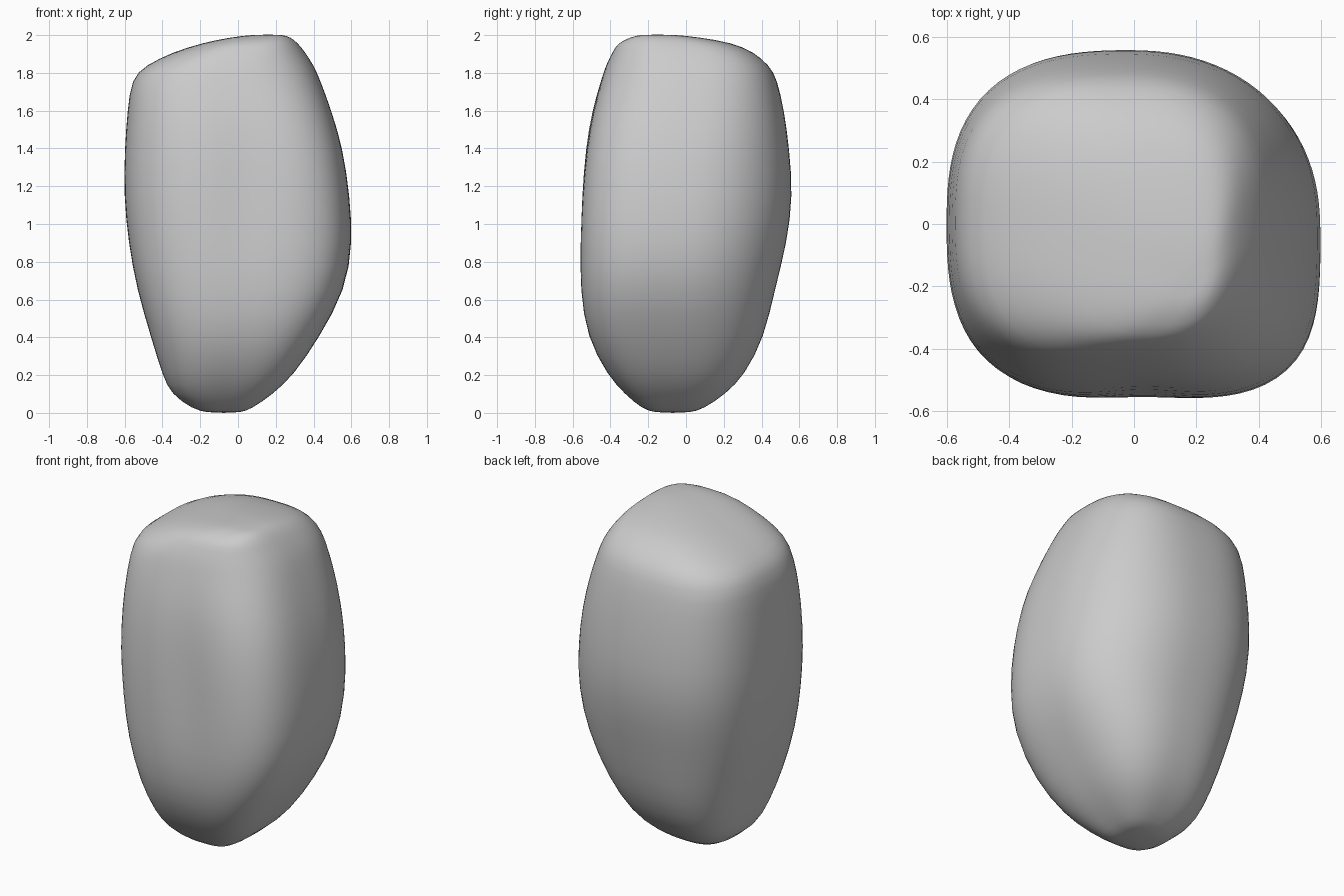
import bpy, bmesh, math

cube = bpy.data.objects.get("Cube")
if cube:
    bpy.data.objects.remove(cube, do_unlink=True)

# Levels of the boulder: height, left and right edges, front and back edges
LEVELS = [
    (0.0, -.16, .01, -.16, .02),
    (.02, -.24, .07, -.23, .09),
    (.1, -.355, .185, -.325, .21),
    (.2, -.4, .295, -.415, .31),
    (.4, -.46, .43, -.525, .415),
    (.65, -.535, .57, -.565, .47),
    (.9, -.58, .607, -.568, .535),
    (1.15, -.605, .592, -.562, .567),
    (1.4, -.6, .555, -.54, .547),
    (1.6, -.585, .495, -.502, .52),
    (1.77, -.565, .432, -.448, .482),
    (1.84, -.49, .4, -.425, .44),
    (1.91, -.345, .355, -.39, .36),
    (1.96, -.185, .315, -.36, .245),
    (1.99, -.03, .275, -.29, .06),
    (2.003, .09, .235, -.24, -.07),
]
SEGMENTS = 48


def squareness(sx, sy, t):
    """How square each vertical corner is, from base (t=-1) to top (t=1)."""
    if sx > 0 and sy > 0:
        return 2.15 + 0.9 * t * t
    if sx > 0:
        return 3.6 - 1.1 * max(t, 0) ** 2
    return 2.7 if sy > 0 else 2.9


def ring_point(level, angle):
    z, x0, x1, y0, y1 = level
    c, s = math.cos(angle), math.sin(angle)
    n = squareness(c, s, z - 1)
    r = (abs(c) ** n + abs(s) ** n) ** (-1 / n)
    x = (x0 + x1) / 2 + c * r * (x1 - x0) / 2
    y = (y0 + y1) / 2 + s * r * (y1 - y0) / 2
    # Shallow hollow down the middle of the front
    if s < 0:
        y += 0.025 * math.exp(-((x - .03) / .16) ** 2 - ((z - 1.15) / .4) ** 2)
    return x, y, z


# Skin the levels into one closed body
bm = bmesh.new()
rings = [[bm.verts.new(ring_point(lv, math.tau * i / SEGMENTS))
          for i in range(SEGMENTS)] for lv in LEVELS]
for low, high in zip(rings, rings[1:]):
    for i in range(SEGMENTS):
        j = (i + 1) % SEGMENTS
        bm.faces.new((low[i], low[j], high[j], high[i]))
bm.faces.new(rings[0][::-1])
bm.faces.new(rings[-1])
mesh = bpy.data.meshes.new("boulder")
bm.to_mesh(mesh)
bm.free()
boulder = bpy.data.objects.new("boulder", mesh)
bpy.context.collection.objects.link(boulder)

# Plain grey stone
stone = bpy.data.materials.new("grey stone")
stone.use_nodes = True
colour = (.6, .6, .6, 1)
stone.diffuse_color = colour
stone.node_tree.nodes["Principled BSDF"].inputs["Base Color"].default_value = colour
mesh.materials.append(stone)

# Soften the skin
soften = boulder.modifiers.new("soften", "SUBSURF")
soften.levels = soften.render_levels = 1
bpy.context.view_layer.objects.active = boulder
boulder.select_set(True)
bpy.ops.object.shade_smooth()
